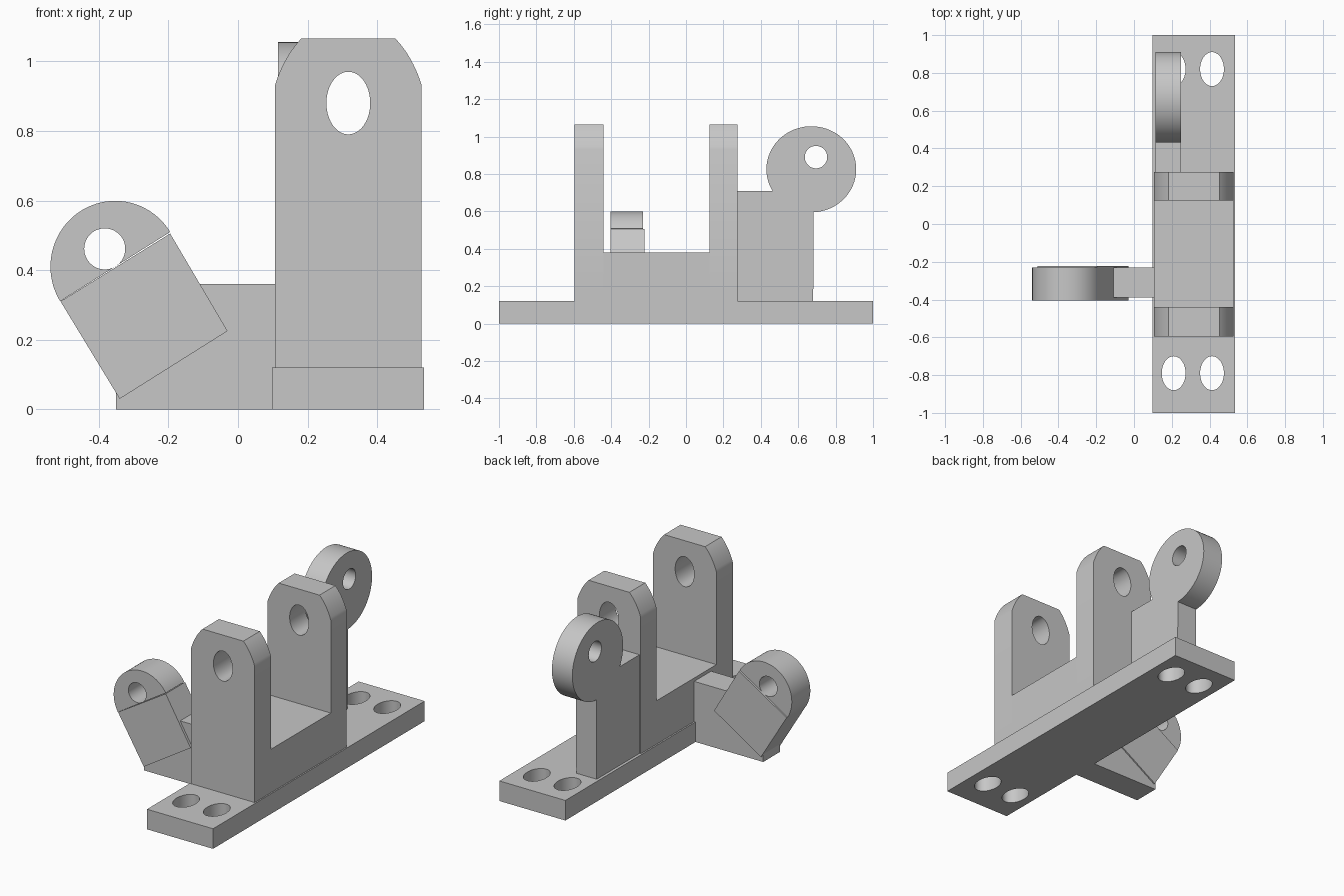
import bpy
from math import sin, cos, radians
from mathutils import Matrix

cube = bpy.data.objects.get("Cube")
if cube:
    bpy.data.objects.remove(cube, do_unlink=True)

grey = bpy.data.materials.new("plain_grey")
grey.use_nodes = True
COLOUR = (0.57, 0.57, 0.57, 1)
grey.diffuse_color = COLOUR
grey.node_tree.nodes["Principled BSDF"].inputs["Base Color"].default_value = COLOUR

# Columns of each matrix: profile right, profile up, extrusion direction
PLANES = {
    "x": Matrix(((0, 0, 1, 0), (1, 0, 0, 0), (0, 1, 0, 0), (0, 0, 0, 1))),
    "y": Matrix(((1, 0, 0, 0), (0, 0, -1, 0), (0, 1, 0, 0), (0, 0, 0, 1))),
    "z": Matrix.Identity(4),
}


def arc(cx, cy, rx, ry, start=0, end=360, steps=48):
    """Points along an elliptical arc, angles in degrees."""
    count = steps if end - start == 360 else steps + 1
    angles = [radians(start + (end - start) * i / steps) for i in range(count)]
    return [(cx + rx * cos(a), cy + ry * sin(a)) for a in angles]


def rect(x0, x1, y0, y1):
    return [(x0, y0), (x1, y0), (x1, y1), (x0, y1)]


def slab(name, axis, low, high, outline, holes=()):
    """Extrude a closed outline with holes along an axis from low to high."""
    curve = bpy.data.curves.new(name, "CURVE")
    curve.dimensions = "2D"
    curve.fill_mode = "BOTH"
    curve.extrude = (high - low) / 2
    for loop in (outline, *holes):
        spline = curve.splines.new("POLY")
        spline.points.add(len(loop) - 1)
        for point, (u, v) in zip(spline.points, loop):
            point.co = (u, v, 0, 1)
        spline.use_cyclic_u = True
    obj = bpy.data.objects.new(name, curve)
    bpy.context.collection.objects.link(obj)
    obj.matrix_world = PLANES[axis]
    obj.location["xyz".index(axis)] = (low + high) / 2
    bpy.ops.object.select_all(action="DESELECT")
    obj.select_set(True)
    bpy.context.view_layer.objects.active = obj
    bpy.ops.object.convert(target="MESH")
    obj = bpy.context.object
    obj.data.materials.clear()
    obj.data.materials.append(grey)
    bpy.ops.object.shade_smooth_by_angle(angle=radians(30))
    return obj


# Base plate with two pairs of bolt holes
bolt_holes = [arc(x, y, 0.063, 0.09) for x in (0.21, 0.413) for y in (-0.79, 0.82)]
slab("base_plate", "z", 0, 0.12, rect(0.098, 0.535, -1, 1), bolt_holes)

# Two upright cheeks with rounded shoulders and a pin hole, joined by a saddle
MID = 0.317
shoulder = arc(MID, 0.80, 0.23, 0.328, 24, 54, 10)
shoulder = [(min(x, 0.527), z) for x, z in shoulder]
mirrored = [(2 * MID - x, z) for x, z in reversed(shoulder)]
cheek = [(0.107, 0.12), (0.527, 0.12)] + shoulder + mirrored
for name, y0, y1 in (("front_cheek", -0.595, -0.44), ("back_cheek", 0.125, 0.275)):
    slab(name, "y", y0, y1, cheek, [arc(MID, 0.88, 0.063, 0.09)])
slab("saddle", "y", -0.44, 0.125, rect(0.107, 0.527, 0.12, 0.38))

# Rear lug: a block that carries an off-centre eye
rear = [(0.275, 0.71), (0.275, 0.12), (0.68, 0.12)]
rear += arc(0.67, 0.825, 0.24, 0.23, -87, 210, 64)
slab("rear_lug", "x", 0.115, 0.25, rear, [arc(0.695, 0.89, 0.06, 0.06)])

# Side arm block and the tilted lug on its end
slab("side_arm", "y", -0.39, -0.23, rect(-0.35, 0.11, 0, 0.36))
foot = [(-0.34, 0.03), (-0.03, 0.225), (-0.195, 0.505), (-0.51, 0.31)]
slab("side_lug_foot", "y", -0.405, -0.222, foot)
slab("side_lug_eye", "y", -0.405, -0.23,
     arc(-0.353, 0.41, 0.186, 0.189, 31.8, 211.8),
     [arc(-0.383, 0.461, 0.059, 0.059)])
